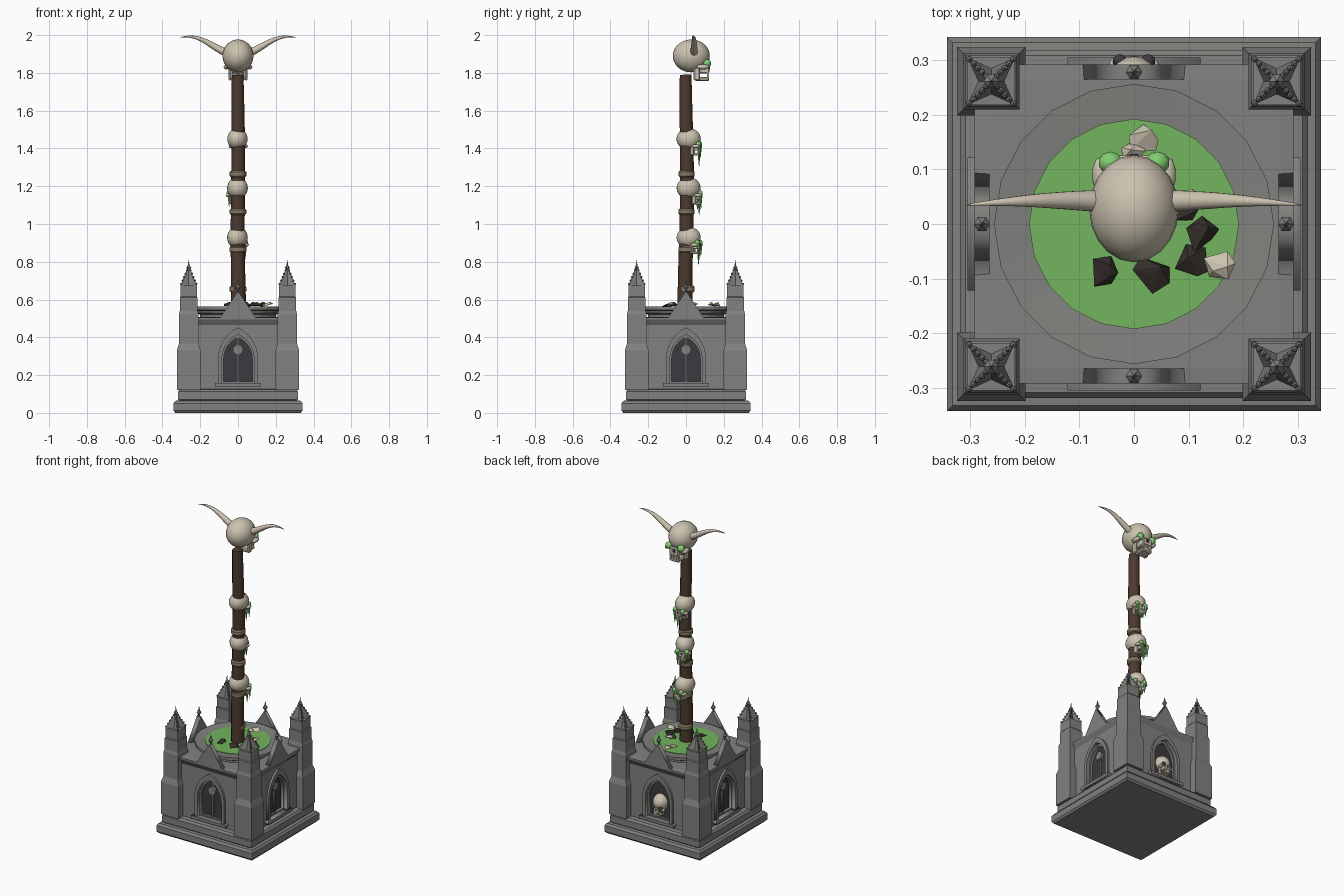
import bpy, bmesh, math, random
from mathutils import Matrix, Vector

if "Cube" in bpy.data.objects:
    bpy.data.objects.remove(bpy.data.objects["Cube"])
random.seed(4)
T, R = Matrix.Translation, Matrix.Rotation
S = lambda x, y, z: Matrix.Diagonal((x, y, z, 1))


def material(name, r, g, b):
    m = bpy.data.materials.new(name)
    m.diffuse_color = (r, g, b, 1)
    m.use_nodes = True
    m.node_tree.nodes["Principled BSDF"].inputs["Base Color"].default_value = m.diffuse_color
    return m


STONE = material("stone", .22, .22, .21)
BONE = material("bone", .60, .54, .43)
WOOD = material("wood", .075, .042, .028)
ROPE = material("rope", .25, .20, .13)
GREEN = material("green", .17, .46, .11)
GLOW = material("glow", .22, .62, .16)
DARK = material("dark", .045, .042, .052)
SHARD = material("shard", .035, .028, .024)


def make(name, bm, mat, smooth=False):
    bmesh.ops.recalc_face_normals(bm, faces=bm.faces)
    me = bpy.data.meshes.new(name)
    for f in bm.faces:
        f.smooth = smooth
    bm.to_mesh(me)
    bm.free()
    if smooth:
        me.set_sharp_from_angle(angle=math.radians(40))
    me.materials.append(mat)
    ob = bpy.data.objects.new(name, me)
    bpy.context.collection.objects.link(ob)
    return ob


def skin(bm, rings):
    # bridges equal rings of points and caps both ends
    vs = [[bm.verts.new(p) for p in ring] for ring in rings]
    n = len(vs[0])
    for a, b in zip(vs, vs[1:]):
        for i in range(n):
            bm.faces.new((a[i], a[(i + 1) % n], b[(i + 1) % n], b[i]))
    bm.faces.new(vs[0][::-1])
    bm.faces.new(vs[-1])


def stack(bm, profile, sides, cx=0, cy=0):
    # (radius, z) profile; four sides means half-width of a square
    k, off = (math.sqrt(2), math.pi / 4) if sides == 4 else (1, 0)
    skin(bm, [[(cx + r * k * math.cos(off + math.tau * i / sides),
                cy + r * k * math.sin(off + math.tau * i / sides), z)
               for i in range(sides)] for r, z in profile])


def stacked(name, profile, sides, mat=STONE, smooth=False, cx=0, cy=0):
    bm = bmesh.new()
    stack(bm, profile, sides, cx, cy)
    return make(name, bm, mat, smooth)


def tube(name, pts, radii, sides, mat):
    pts = [Vector(p) for p in pts]
    rings = []
    for i, p in enumerate(pts):
        t = (pts[min(i + 1, len(pts) - 1)] - pts[max(i - 1, 0)]).normalized()
        u = t.cross(Vector((0, 1, 0))).normalized()
        v = t.cross(u)
        rings.append([p + radii[i] * (u * math.cos(math.tau * k / sides) + v * math.sin(math.tau * k / sides))
                      for k in range(sides)])
    bm = bmesh.new()
    skin(bm, rings)
    return make(name, bm, mat, True)


def slab(name, outlines, near, far, angle, mat=STONE):
    # filled x-z outline (later outlines are holes), standing between two depths of one facade
    cu = bpy.data.curves.new(name, 'CURVE')
    cu.dimensions, cu.fill_mode, cu.extrude = '2D', 'BOTH', (far - near) / 2
    for o in outlines:
        sp = cu.splines.new('POLY')
        sp.points.add(len(o) - 1)
        for p, (x, z) in zip(sp.points, o):
            p.co = (x, z, 0, 1)
        sp.use_cyclic_u = True
    tmp = bpy.data.objects.new(name + "_curve", cu)
    bpy.context.collection.objects.link(tmp)
    me = bpy.data.meshes.new_from_object(tmp.evaluated_get(bpy.context.evaluated_depsgraph_get()))
    bpy.data.objects.remove(tmp)
    me.transform(R(angle, 4, 'Z') @ T((0, -(near + far) / 2, 0)) @ R(math.pi / 2, 4, 'X'))
    me.materials.clear()
    me.materials.append(mat)
    ob = bpy.data.objects.new(name, me)
    bpy.context.collection.objects.link(ob)


def rect(w, z0, z1):
    return [(-w, z0), (w, z0), (w, z1), (-w, z1)]


def arch(w, z0, zs, za):
    h = za - zs
    c = (h * h - w * w) / (2 * w)
    a = math.atan2(h, c)
    right = [(-c + (w + c) * math.cos(a * i / 7), zs + (w + c) * math.sin(a * i / 7)) for i in range(8)]
    return [(-w, z0), (w, z0)] + right + [(-x, z) for x, z in right[-2::-1]]


# stepped base, wall core and cornice
stacked("base", [(.332, 0), (.342, .012), (.342, .05), (.332, .064), (.31, .066)], 4)
stacked("plinth", [(.31, .064), (.318, .072), (.318, .112), (.308, .124), (.28, .126)], 4)
stacked("wall_core", [(.248, .12), (.248, .47)], 4)
stacked("cornice", [(.27, .46), (.292, .495), (.292, .505), (.262, .508)], 4)

# four facades
hole = arch(.085, .158, .285, .415)
for i, side in enumerate(("front", "right", "back", "left")):
    a = i * math.pi / 2
    slab(side + "_wall", [rect(.21, .12, .465), hole], .247, .278, a)
    slab(side + "_window_frame", [arch(.106, .152, .285, .452), hole], .27, .292, a)
    slab(side + "_window_inner_frame", [hole, arch(.076, .166, .285, .4)], .25, .27, a)
    slab(side + "_window_dark", [hole], .244, .254, a, DARK)
    slab(side + "_sill", [rect(.122, .14, .159)], .26, .304, a)
    slab(side + "_gable", [[(-.1, .495), (.1, .495), (0, .645)]], .264, .292, a)
    if side != "back":
        slab(side + "_mullion", [rect(.005, .158, .41)], .25, .264, a)
        slab(side + "_roundel", [[(.027 * math.cos(math.tau * k / 16), .335 + .027 * math.sin(math.tau * k / 16))
                                  for k in range(16)]], .25, .27, a)
    p = R(a, 4, 'Z') @ Vector((0, -.278, 0))
    stacked(side + "_gable_finial", [(.006, .625), (.006, .652), (.015, .665), (.006, .68), (.001, .705)],
            6, cx=p.x, cy=p.y)

# corner piers with crocketed pinnacles
for sx in (-1, 1):
    for sy in (-1, 1):
        cx, cy = sx * .261, sy * .261
        tag = ("left" if sx < 0 else "right") + ("_front" if sy < 0 else "_back")
        stacked(tag + "_pier", [(.063, .122), (.063, .33), (.052, .365), (.052, .522), (.047, .54),
                                (.047, .61), (.043, .615), (.043, .675)], 4, cx=cx, cy=cy)
        bm = bmesh.new()
        star = lambda k, z: [(cx + k * (.062 if j % 2 else .024) * math.cos(j * math.pi / 4),
                              cy + k * (.062 if j % 2 else .024) * math.sin(j * math.pi / 4), z) for j in range(8)]
        skin(bm, [star(1, .672), star(.07, .775)])
        for j in range(4):
            for k in range(5):
                f = .92 - k * .18
                d = math.pi / 4 + j * math.pi / 2
                bmesh.ops.create_icosphere(bm, subdivisions=1, radius=.0065, matrix=T(
                    (cx + f * .062 * math.cos(d), cy + f * .062 * math.sin(d), .775 - f * .1)))
        make(tag + "_spire", bm, STONE)
        stacked(tag + "_spire_finial", [(.004, .755), (.014, .768), (.004, .782), (.001, .81)], 6, cx=cx, cy=cy)

# round bowl with green pool
stacked("bowl", [(.2, .5), (.2, .52), (.225, .53), (.225, .54), (.256, .546), (.256, .564), (.19, .558)], 20)
stacked("pool", [(.192, .55), (.192, .561)], 20, GREEN)


def shard(name, x, y, size, mat):
    bm = bmesh.new()
    a0 = random.uniform(0, 6)
    for k in range(5):
        a = a0 + k * 1.257 + random.uniform(-.4, .4)
        r = size * random.uniform(.7, 1.1)
        bm.verts.new((x + r * math.cos(a), y + r * math.sin(a), .563 + random.uniform(0, .015)))
    for k in range(3):
        bm.verts.new((x + random.uniform(-.5, .5) * size, y + random.uniform(-.5, .5) * size, .588 - k * .008))
    bmesh.ops.convex_hull(bm, input=bm.verts)
    make(name, bm, mat)


# debris floating on the pool
for i, (x, y, s) in enumerate([(-.055, -.085, .034), (.035, -.09, .036), (.105, -.07, .036),
                               (.12, -.015, .036), (.085, .02, .03)]):
    shard(f"dark_shard_{i}", x, y, s, SHARD)
for i, (x, y, s) in enumerate([(.16, -.078, .033), (.02, .158, .032), (.09, .045, .025), (-.005, .135, .025)]):
    shard(f"bone_shard_{i}", x, y, s, BONE)

# pole and its bindings
tube("pole", [(.003, -.006, .55), (0, -.004, .75), (-.002, .002, .95), (0, .006, 1.2), (.002, .004, 1.4),
              (0, 0, 1.6), (-.002, -.002, 1.79)], [.04, .038, .037, .037, .036, .034, .031], 12, WOOD)
for i, z in enumerate((.656, .865, 1.065, 1.265)):
    stacked(f"binding_{i}", [(.036, z - .018), (.044, z - .01), (.044, z + .01), (.036, z + .018)],
            14, ROPE, True, 0, .003)


def skull(name, loc, yaw, k, eyes=GLOW, drips=False):
    m = T(loc) @ R(yaw, 4, 'Z') @ S(k, k, k)

    def box(bm, x, y, z, a, b, c):
        bmesh.ops.create_cube(bm, size=1, matrix=T((x, y, z)) @ S(a, b, c))

    def ball(bm, x, y, z, a, b, c, u=16, v=10):
        bmesh.ops.create_uvsphere(bm, u_segments=u, v_segments=v, radius=1, matrix=T((x, y, z)) @ S(a, b, c))

    def done(bm, part, mat, smooth):
        bm.transform(m)
        make(name + part, bm, mat, smooth)

    # cranium and cheekbones
    bm = bmesh.new()
    ball(bm, 0, 0, 0, .082, .098, .087, 20, 14)
    for s in (-1, 1):
        ball(bm, s * .06, .062, -.058, .017, .034, .014, 10, 6)
    done(bm, "_cranium", BONE, True)
    # muzzle and jaw
    bm = bmesh.new()
    box(bm, 0, .065, -.068, .066, .064, .05)
    box(bm, 0, .058, -.122, .07, .074, .022)
    for s in (-1, 1):
        box(bm, s * .042, .03, -.09, .014, .034, .08)
    bmesh.ops.bevel(bm, geom=bm.edges[:], offset=.006, segments=1, affect='EDGES')
    for j in range(5):
        x = -.026 + j * .013
        box(bm, x, .088, -.097, .01, .012, .016)
        box(bm, x, .088, -.111, .01, .01, .012)
    done(bm, "_face", BONE, False)
    # nose hole
    bm = bmesh.new()
    box(bm, 0, .094, -.06, .016, .012, .022)
    done(bm, "_nose", DARK, False)
    # eyes
    bm = bmesh.new()
    for s in (-1, 1):
        ball(bm, s * .043, .084, -.04, .023, .021, .022, 10, 7)
    done(bm, "_eyes", eyes, True)
    # green slime drips
    if drips:
        bm = bmesh.new()
        for x, y, z, l in ((-.042, .09, -.05, .1), (.042, .09, -.05, .12), (.012, .085, -.1, .115), (-.02, .08, -.1, .07)):
            bmesh.ops.create_cone(bm, cap_ends=True, segments=7, radius1=.002, radius2=.014, depth=l,
                                  matrix=T((x, y, z - l / 2)))
        done(bm, "_drips", GLOW, True)


skull("top_skull", (0, .028, 1.89), 0, 1)
for i, (z, yaw) in enumerate(((.928, -.25), (1.19, .3), (1.45, -.1))):
    skull(f"pole_skull_{i}", (-.003, .014, z), yaw, .66, drips=True)
skull("window_skull", (0, .248, .262), 0, .6, DARK)

# horns
for s, tag in ((-1, "left"), (1, "right")):
    c = [Vector(p) for p in ((s * .06, .042, 1.905), (s * .16, .044, 1.95), (s * .2, .044, 2.008), (s * .306, .035, 1.988))]
    ts = [i / 12 for i in range(13)]
    tube(tag + "_horn", [c[0] * (1 - t) ** 3 + c[1] * 3 * t * (1 - t) ** 2 + c[2] * 3 * t * t * (1 - t) + c[3] * t ** 3
                         for t in ts], [.02 * (1 - t) ** .8 + .001 for t in ts], 10, BONE)
